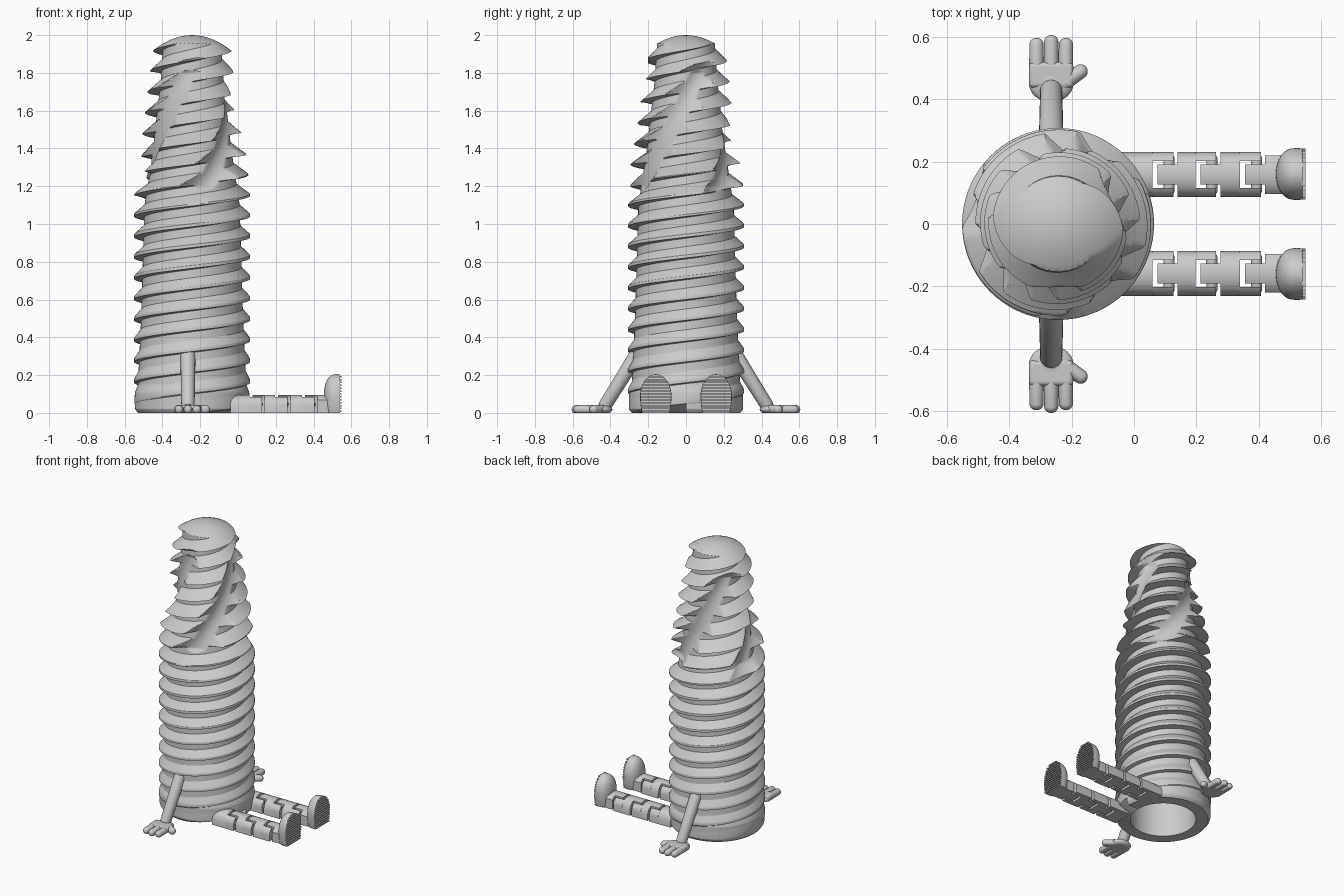
import bpy, bmesh, math
from mathutils import Vector

if "Cube" in bpy.data.objects:
    bpy.data.objects.remove(bpy.data.objects["Cube"], do_unlink=True)

grey = bpy.data.materials.new("light_grey")
grey.use_nodes = True
grey.diffuse_color = (0.6, 0.6, 0.6, 1)
grey.node_tree.nodes["Principled BSDF"].inputs["Base Color"].default_value = (0.6, 0.6, 0.6, 1)


def finish(bm, name, angle=35):
    """Turn a bmesh into a named, shaded object."""
    bmesh.ops.recalc_face_normals(bm, faces=bm.faces)
    mesh = bpy.data.meshes.new(name)
    bm.to_mesh(mesh)
    bm.free()
    mesh.materials.append(grey)
    ob = bpy.data.objects.new(name, mesh)
    bpy.context.collection.objects.link(ob)
    bpy.ops.object.select_all(action='DESELECT')
    ob.select_set(True)
    bpy.context.view_layer.objects.active = ob
    bpy.ops.object.shade_smooth_by_angle(angle=math.radians(angle))
    return ob


def lerp_table(table, z):
    for (z0, r0), (z1, r1) in zip(table, table[1:]):
        if z <= z1:
            return r0 + (r1 - r0) * max(0, (z - z0) / (z1 - z0))
    return table[-1][1]


# Threaded body: rows follow a two-start helix so the crests stay crisp
AXIS_X, PITCH, STEPS, SIDES, TURNS = -0.243, 0.11, 20, 128, 20
LEAD = 2 * PITCH
CREST_Z, CAP_Z = 1.92, 1.965
CORE = [(0, .287), (.02, .302), (.11, .302), (.15, .287), (.5, .27), (1.1, .252),
        (1.4, .207), (1.75, .167), (2, .15)]
CREST = [(0, .287), (.02, .303), (.1, .307), (1.15, .307), (1.35, .29), (1.5, .26),
         (1.75, .23), (2, .2)]


def dome_radius(z):
    return 0.205 * math.sqrt(max(0, 2 - z) / 0.08)


def body_radius(j, z, ang):
    core, crest = lerp_table(CORE, z), lerp_table(CREST, z)
    # buttress thread: shelf below, narrow crest, long slope above
    f = (j % STEPS) / STEPS
    edge = 0.14 * (1 - min(1, max(0, (z - 1.0) / 0.4)))
    t = min(1, max(0, (0.55 - f) / (0.55 - edge))) if f < 0.94 else 0
    r = core + (crest - core) * t
    # three steep spiral flutes cut across the tapered threads
    if 1.08 < z < 1.88:
        middle = math.radians(275 + 157 * (z - 1.12))
        third = math.tau / 3
        d = 1.45 * ((ang - middle + third / 2) % third - third / 2)
        depth = 0.93 + 0.35 * max(0, (1.2 - z) / 0.12) + 0.35 * max(0, (z - 1.8) / 0.08)
        r = min(r, core * depth / math.cos(min(abs(d), 1.2)))
    return min(r, dome_radius(z))


bm = bmesh.new()
socket = [(0, .6), (.2, .6), (.205, .58), (.21, 0)]
cap = [(dome_radius(z), z) for z in (1.975, 1.985, 1.993, 1.998, 2)]
columns = []
for i in range(SIDES + 1):
    ang = math.tau * i / SIDES
    points = list(socket)
    for j in range(TURNS * STEPS + 1):
        s = CREST_Z + PITCH * (j / STEPS - TURNS + 1)
        z = min(CAP_Z, max(0, s + LEAD * i / SIDES))
        r = dome_radius(z) if z == CAP_Z else body_radius(j, z, ang)
        points.append((r, z))
    columns.append([bm.verts.new((AXIS_X + r * math.cos(ang), r * math.sin(ang), z))
                    for r, z in points + cap])
for a, b in zip(columns, columns[1:]):
    for j in range(len(a) - 1):
        bm.faces.new((a[j], b[j], b[j + 1], a[j + 1]))
bmesh.ops.remove_doubles(bm, verts=bm.verts, dist=1e-5)
finish(bm, "threaded_body", 25)


def add_capsule(bm, p, q, r0, r1):
    """Round-ended rod from p to q, tapering from r0 to r1."""
    p, q = Vector(p), Vector(q)
    turn = (q - p).to_track_quat('Z', 'Y')
    verts = bmesh.ops.create_uvsphere(bm, u_segments=20, v_segments=16, radius=1)["verts"]
    for v in verts:
        top = v.co.z > 1e-4
        v.co = turn @ (v.co * (r1 if top else r0)) + (q if top else p)
        v.co.z = max(0, v.co.z)


# Legs: slabs share one rounded cross-section, split across y to form hinges
HALF, LEG_Y = 0.072, 0.158


def add_slab(bm, x0, x1, d0, d1, side):
    n = 14
    ends = []
    for x in (x0, x1):
        ring = [bm.verts.new((x, side * (LEG_Y + d), 0)) for d in (d1, d0)]
        for k in range(n + 1):
            d = d0 + (d1 - d0) * k / n
            z = 0.04 + 0.056 * math.sqrt(max(0, 1 - (d / HALF) ** 2))
            ring.append(bm.verts.new((x, side * (LEG_Y + d), z)))
        ends.append(ring)
    a, b = ends
    bm.faces.new(a)
    bm.faces.new(b[::-1])
    for k in range(len(a)):
        m = (k + 1) % len(a)
        bm.faces.new((a[k], a[m], b[m], b[k]))


POCKETS = [0.06, 0.197, 0.34]         # where each hinge socket begins
SOLE_MID, SOLE_UP, SOLE_DOWN = 0.09, 0.115, 0.19
HAND_X = -0.265
for side, label in ((-1, "front"), (1, "back")):
    start = -0.04
    for number, pocket in enumerate(POCKETS + [0.48]):
        bm = bmesh.new()
        last = number == len(POCKETS)
        add_slab(bm, start, pocket, -0.062 if last else -HALF, 0.062 if last else HALF, side)
        if number:                    # tongue reaching back into the socket
            add_slab(bm, start - 0.064, start + 0.002, -0.032, 0.032, side)
        if not last:                  # cheeks and hinge pin
            for d0, d1 in ((-HALF, -0.043), (0.043, HALF)):
                add_slab(bm, pocket - 0.002, pocket + 0.066, d0, d1, side)
            add_capsule(bm, (pocket + .052, side * (LEG_Y - .05), .045),
                        (pocket + .052, side * (LEG_Y + .05), .045), .018, .018)
        finish(bm, f"{label}_leg_segment_{number + 1}")
        start = pocket + 0.08

    # Foot: domed heel side with a flat, arch-shaped sole
    bm = bmesh.new()
    verts = bmesh.ops.create_uvsphere(bm, u_segments=40, v_segments=24, radius=1)["verts"]
    for v in verts:
        x, y, z = v.co
        v.co = (0.54 if x > 1e-4 else 0.52 - 0.066 * abs(x) ** 0.8,
                side * 0.16 + 0.083 * y,
                max(0, SOLE_MID + z * (SOLE_UP if z > 0 else SOLE_DOWN)))
    finish(bm, f"{label}_foot")

    # Sole treads
    bm = bmesh.new()
    for k in range(13):
        z = 0.008 + k * 0.0153
        reach = (z - SOLE_MID) / (SOLE_UP if z > SOLE_MID else SOLE_DOWN)
        w = 0.082 * math.sqrt(1 - reach ** 2)
        for v in bmesh.ops.create_cube(bm, size=1)["verts"]:
            v.co = (0.543 + v.co.x * 0.012, side * 0.16 + v.co.y * 2 * w, z + v.co.z * 0.008)
    finish(bm, f"{label}_sole_treads")

    # Arm leaning from the body down to the ground
    bm = bmesh.new()
    add_capsule(bm, (HAND_X, side * 0.25, 0.325), (HAND_X, side * 0.425, 0.045), 0.04, 0.036)
    finish(bm, f"{label}_arm")

    # Hand: rounded heel, three fingers and a thumb
    bm = bmesh.new()
    for v in bmesh.ops.create_uvsphere(bm, u_segments=32, v_segments=16, radius=1)["verts"]:
        v.co = (HAND_X + 0.071 * v.co.x, side * 0.45 + 0.06 * v.co.y,
                max(0, 0.018 + 0.026 * v.co.z))
    for k in (-1, 0, 1):
        x = HAND_X + 0.047 * k
        tip = 0.582 if k == 0 else 0.573
        add_capsule(bm, (x, side * 0.475, 0.018), (x, side * tip, 0.018), 0.024, 0.023)
    add_capsule(bm, (-0.225, side * 0.45, 0.018), (-0.171, side * 0.488, 0.018), 0.025, 0.023)
    finish(bm, f"{label}_hand", 50)

    # Flat palm joining the fingers
    bm = bmesh.new()
    for v in bmesh.ops.create_cube(bm, size=1)["verts"]:
        v.co = (HAND_X + v.co.x * 0.142, side * 0.477 + v.co.y * 0.082, 0.021 + v.co.z * 0.042)
    palm = finish(bm, f"{label}_palm")
    bevel = palm.modifiers.new("round", 'BEVEL')
    bevel.width, bevel.segments = 0.014, 4
